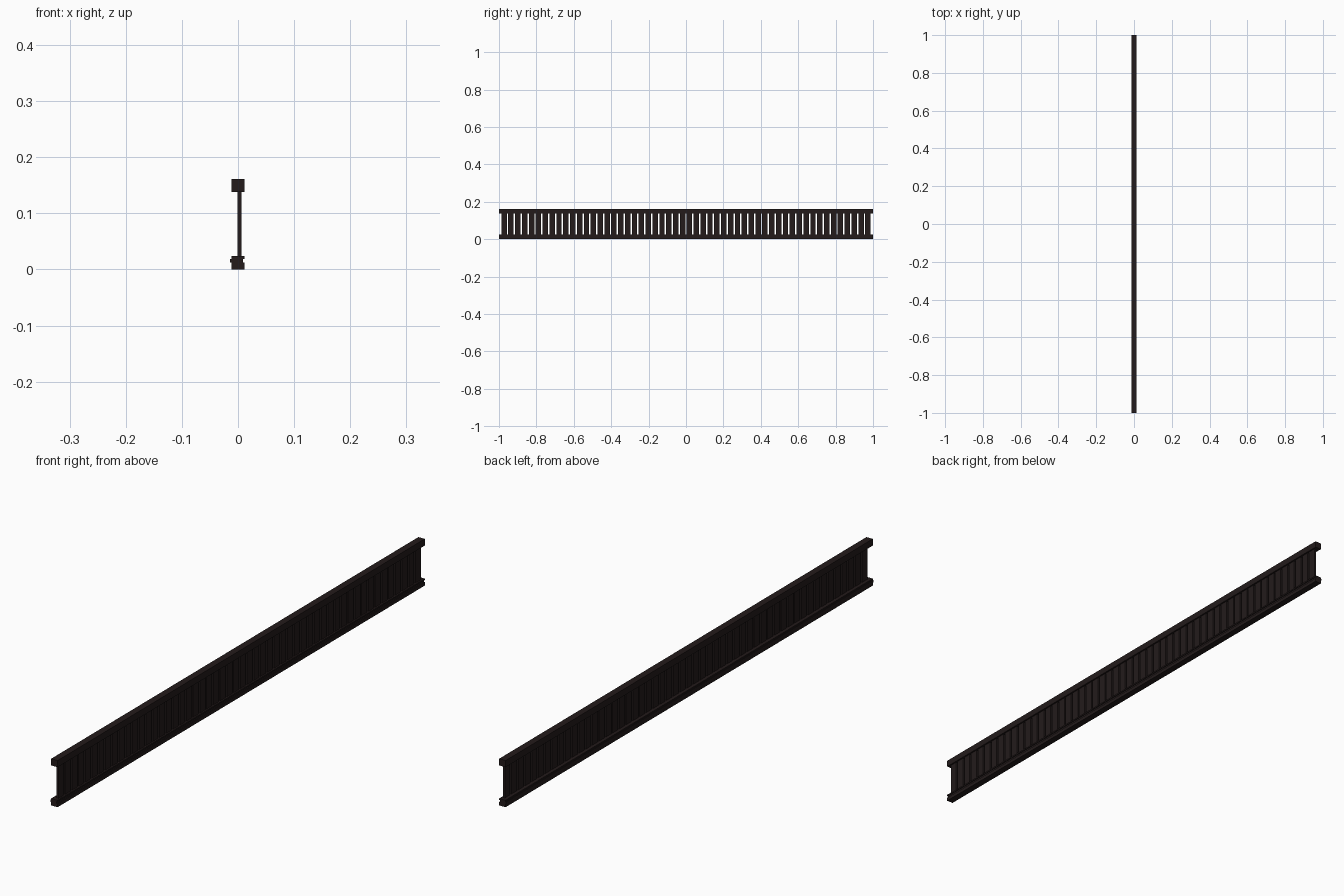
import bpy, bmesh

if "Cube" in bpy.data.objects:
    bpy.data.objects.remove(bpy.data.objects["Cube"])

# One dark wood colour for the whole railing
wood = bpy.data.materials.new("dark brown wood")
wood.diffuse_color = (0.017, 0.011, 0.011, 1)
wood.use_nodes = True
wood.node_tree.nodes["Principled BSDF"].inputs["Base Color"].default_value = wood.diffuse_color


def finish(name, bm):
    bmesh.ops.recalc_face_normals(bm, faces=bm.faces)
    mesh = bpy.data.meshes.new(name)
    bm.to_mesh(mesh)
    bm.free()
    mesh.materials.append(wood)
    obj = bpy.data.objects.new(name, mesh)
    bpy.context.collection.objects.link(obj)
    return obj


def rail(name, profile):
    """Extrude an x/z profile along the full length in y."""
    bm = bmesh.new()
    face = bm.faces.new([bm.verts.new((x, -1, z)) for x, z in profile])
    ext = bmesh.ops.extrude_face_region(bm, geom=[face])
    bmesh.ops.translate(bm, vec=(0, 2, 0),
                        verts=[v for v in ext["geom"] if isinstance(v, bmesh.types.BMVert)])
    return finish(name, bm)


# Handrail: square bar
rail("top_rail", [(-.012, .138), (.012, .138), (.012, .161), (-.012, .161)])

# Bottom rail: groove on the right side, matching tongue on the left
rail("bottom_rail", [(-.012, 0), (.012, 0), (.012, .012), (.009, .012), (.009, .019),
                     (.012, .019), (.012, .024), (-.012, .024), (-.012, .019),
                     (-.014, .019), (-.014, .012), (-.012, .012)])

# Row of flat slats between the rails
count, pitch, width = 54, 0.0367, 0.029
bm = bmesh.new()
bmesh.ops.create_cube(bm, size=1)
bmesh.ops.scale(bm, vec=(.007, width, .118), verts=bm.verts)
bmesh.ops.translate(bm, vec=(.003, -pitch * (count - 1) / 2, .081), verts=bm.verts)
slats = finish("slats", bm)
arr = slats.modifiers.new("repeat", 'ARRAY')
arr.count = count
arr.use_relative_offset = False
arr.use_constant_offset = True
arr.constant_offset_displace = (0, pitch, 0)
